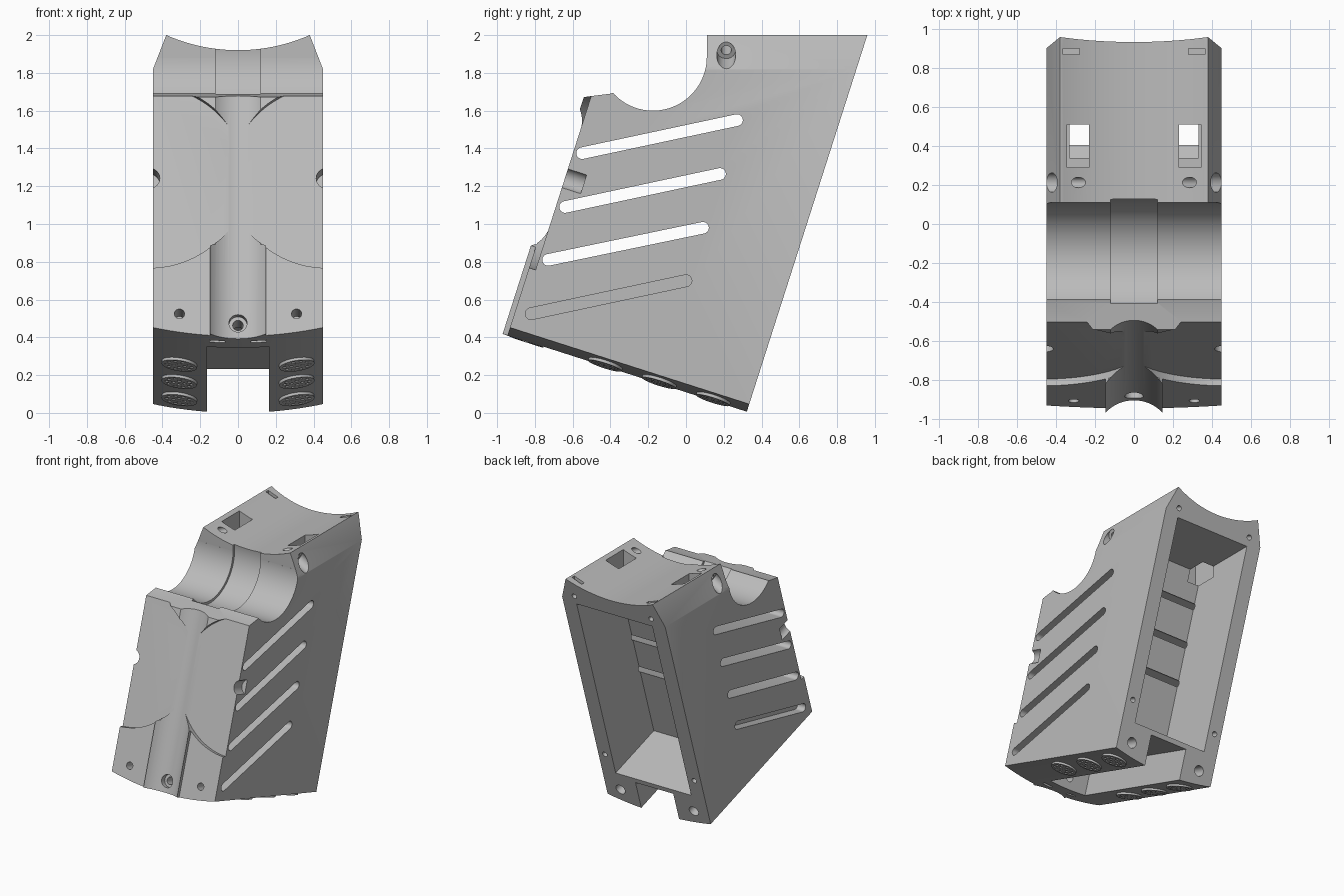
import bpy, bmesh, math
from mathutils import Vector

cube = bpy.data.objects.get("Cube")
if cube:
    bpy.data.objects.remove(cube, do_unlink=True)

grey = bpy.data.materials.new("matte_grey")
grey.use_nodes = True
grey.diffuse_color = (0.5, 0.5, 0.5, 1)
grey.node_tree.nodes["Principled BSDF"].inputs["Base Color"].default_value = (0.5, 0.5, 0.5, 1)

TILT = math.atan(0.32)
C, S = math.cos(TILT), math.sin(TILT)


def P(x, d, u):
    """Leaning frame: d runs from the back towards the front, u up the back."""
    return Vector((x, 0.32 - d * C + u * S, d * S + u * C))


def loft(name, loop_a, loop_b):
    """Closed solid between two matching loops."""
    bm = bmesh.new()
    a = [bm.verts.new(p) for p in loop_a]
    b = [bm.verts.new(p) for p in loop_b]
    n = len(a)
    bm.faces.new(a)
    bm.faces.new(b[::-1])
    for i in range(n):
        j = (i + 1) % n
        bm.faces.new((a[i], b[i], b[j], a[j]))
    bmesh.ops.recalc_face_normals(bm, faces=bm.faces)
    mesh = bpy.data.meshes.new(name)
    bm.to_mesh(mesh)
    bm.free()
    mesh.materials.append(grey)
    ob = bpy.data.objects.new(name, mesh)
    bpy.context.collection.objects.link(ob)
    return ob


def prism(name, yz, x0, x1):
    return loft(name, [(x0, y, z) for y, z in yz], [(x1, y, z) for y, z in yz])


def lean_box(name, x0, x1, d0, d1, u0, u1):
    corners = [(d0, u0), (d1, u0), (d1, u1), (d0, u1)]
    return loft(name, [P(x0, *c) for c in corners], [P(x1, *c) for c in corners])


def box(name, x0, x1, y0, y1, z0, z1):
    return prism(name, [(y0, z0), (y1, z0), (y1, z1), (y0, z1)], x0, x1)


def tube(name, p0, p1, r, segs=32):
    p0, p1 = Vector(p0), Vector(p1)
    axis = (p1 - p0).normalized()
    side = axis.orthogonal().normalized()
    other = axis.cross(side)
    ring = [side * math.cos(k * math.tau / segs) * r + other * math.sin(k * math.tau / segs) * r
            for k in range(segs)]
    return loft(name, [p0 + v for v in ring], [p1 + v for v in ring])


def combine(target, tool, operation="DIFFERENCE"):
    mod = target.modifiers.new("combine", "BOOLEAN")
    mod.operation, mod.solver, mod.object = operation, "EXACT", tool
    graph = bpy.context.evaluated_depsgraph_get()
    mesh = bpy.data.meshes.new_from_object(target.evaluated_get(graph))
    target.modifiers.clear()
    target.data = mesh
    bpy.data.objects.remove(tool, do_unlink=True)


def capsule(p, q, r, steps=10):
    """Rounded slot outline in the side plane."""
    ang = math.atan2(q[1] - p[1], q[0] - p[0])
    out = []
    for centre, start in ((q, ang - math.pi / 2), (p, ang + math.pi / 2)):
        for k in range(steps + 1):
            a = start + math.pi * k / steps
            out.append((centre[0] + r * math.cos(a), centre[1] + r * math.sin(a)))
    return out


# Main housing with the raised channel lip, rounded underneath
foot = P(0, 1.33, 0)
body = prism("housing", [(0.32, 0), (0.96, 2), (0.11, 2), (0.11, 1.88), (-0.40, 1.69),
                         (-0.541, 1.672), (foot.y, foot.z)], -0.45, 0.45)
combine(body, lean_box("channel_lip", -0.147, 0.147, 1.2, 1.357, 0, 0.51), "UNION")
combine(body, tube("belly", P(0, -0.8, 2.1), P(0, 2.2, 2.1), 2.1, 256), "INTERSECT")


def cut(tool):
    combine(body, tool)


# Concave top, cradle across the front and its shallow centre band
cut(tube("top_hollow", (0, -0.05, 2.86), (0, 1.3, 2.86), 0.94, 160))
cut(tube("cradle", (-0.6, -0.175, 1.885), (0.6, -0.175, 1.885), 0.285, 96))
cut(tube("cradle_band", (-0.12, -0.175, 1.885), (0.12, -0.175, 1.885), 0.305, 96))

# Round recesses and the long channel on the front
for s in (-1, 1):
    cut(tube("disc_recess", P(s * 0.47, 1.294, 0.89), P(s * 0.47, 1.55, 0.89), 0.51, 128))
cut(tube("channel", P(0, 1.477, -0.3), P(0, 1.477, 2.0), 0.19, 96))

# Back cavity and the open notch underneath
hollow = [P(0, -0.2, 0.283), P(0, 0.5, 0.283)]
cavity = [(p.y, p.z) for p in hollow]
cavity += [(0.32 - 0.5 * C + (1.79 - 0.5 * S) * S / C, 1.79), (1.15, 1.79)]
cut(prism("cavity", cavity, -0.33, 0.33))
cut(lean_box("notch", -0.165, 0.165, -0.2, 1.13, -0.1, 0.245))

# Slanted side vents: three run right through, the lowest is blind
vents = [((-0.55, 1.375), (0.27, 1.55)), ((-0.64, 1.09), (0.18, 1.265)), ((-0.73, 0.81), (0.09, 0.98))]
for p, q in vents:
    cut(prism("vent", capsule(p, q, 0.031), -0.6, 0.6))
for s in (-1, 1):
    cut(prism("blind_vent", capsule((-0.82, 0.525), (0, 0.70), 0.031), s * 0.38, s * 0.6))

for s in (-1, 1):
    # Bevelled upper edges
    wedge = [(0.345, 2.09), (0.485, 1.73), (0.7, 1.73), (0.7, 2.09)]
    cut(loft("bevel", [(s * x, -0.2, z) for x, z in wedge], [(s * x, 1.3, z) for x, z in wedge]))
    # Slanted fixing hole from the bevel to the top
    cut(tube("fixing_hole", (s * 0.18, 0.213, 2.02), (s * 0.56, 0.213, 1.82), 0.027, 24))
    cut(tube("fixing_seat", (s * 0.37, 0.213, 1.92), (s * 0.56, 0.213, 1.82), 0.05, 32))
    # Top windows and strap slits
    cut(box("window", *sorted((s * 0.23, s * 0.345)), 0.29, 0.51, 1.7, 2.1))
    cut(box("strap_slit", *sorted((s * 0.28, s * 0.365)), 0.87, 0.90, 1.9, 2.1))
    # Front holes and slits
    cut(tube("pivot_hole", P(s * 0.47, 1.19, 0.89), P(s * 0.47, 1.5, 0.89), 0.056))
    cut(tube("front_hole", P(s * 0.31, 1.2, 0.125), P(s * 0.31, 1.5, 0.125), 0.027, 24))
    cut(lean_box("front_slit", *sorted((s * 0.07, s * 0.15)), 1.215, 1.245, -0.1, 0.04))
    # Screw holes on the back rim
    for x, u, r in ((0.335, 1.95, 0.02), (0.39, 0.44, 0.02), (0.32, 0.13, 0.04)):
        cut(tube("rim_hole", P(s * x, -0.2, u), P(s * x, 0.12, u), r, 24))

# Stepped hole low in the channel
cut(tube("channel_seat", P(0, 1.25, 0.086), P(0, 1.5, 0.086), 0.048))
cut(tube("channel_hole", P(0, 1.05, 0.086), P(0, 1.5, 0.086), 0.028, 24))

# Six perforated round grilles underneath, following the rounded bottom
parts = [body]
lean = math.asin(0.31 / 2.1)
for s in (-1, 1):
    for i, d in enumerate((0.19, 0.49, 0.79)):
        def spot(a, b, h):
            """a across, b along the bottom, h outward from it."""
            r = 2.1 + h
            t = s * lean + a / 2.1
            return P(r * math.sin(t), d + b, 2.1 - r * math.cos(t))
        grille = tube(f"grille_{'left' if s > 0 else 'right'}_{i + 1}",
                      spot(0, 0, -0.02), spot(0, 0, 0.014), 0.094, 48)
        for ring, count in ((0.03, 4), (0.066, 10)):
            for k in range(count):
                a = math.tau * k / count
                x, y = ring * math.cos(a), ring * math.sin(a)
                combine(grille, tube("perforation", spot(x, y, -0.005), spot(x, y, 0.05), 0.011, 10))
        parts.append(grille)

# Smooth the round walls, keep edges crisp
bpy.ops.object.select_all(action="DESELECT")
for ob in parts:
    ob.select_set(True)
bpy.context.view_layer.objects.active = body
bpy.ops.object.shade_smooth_by_angle(angle=math.radians(25))
